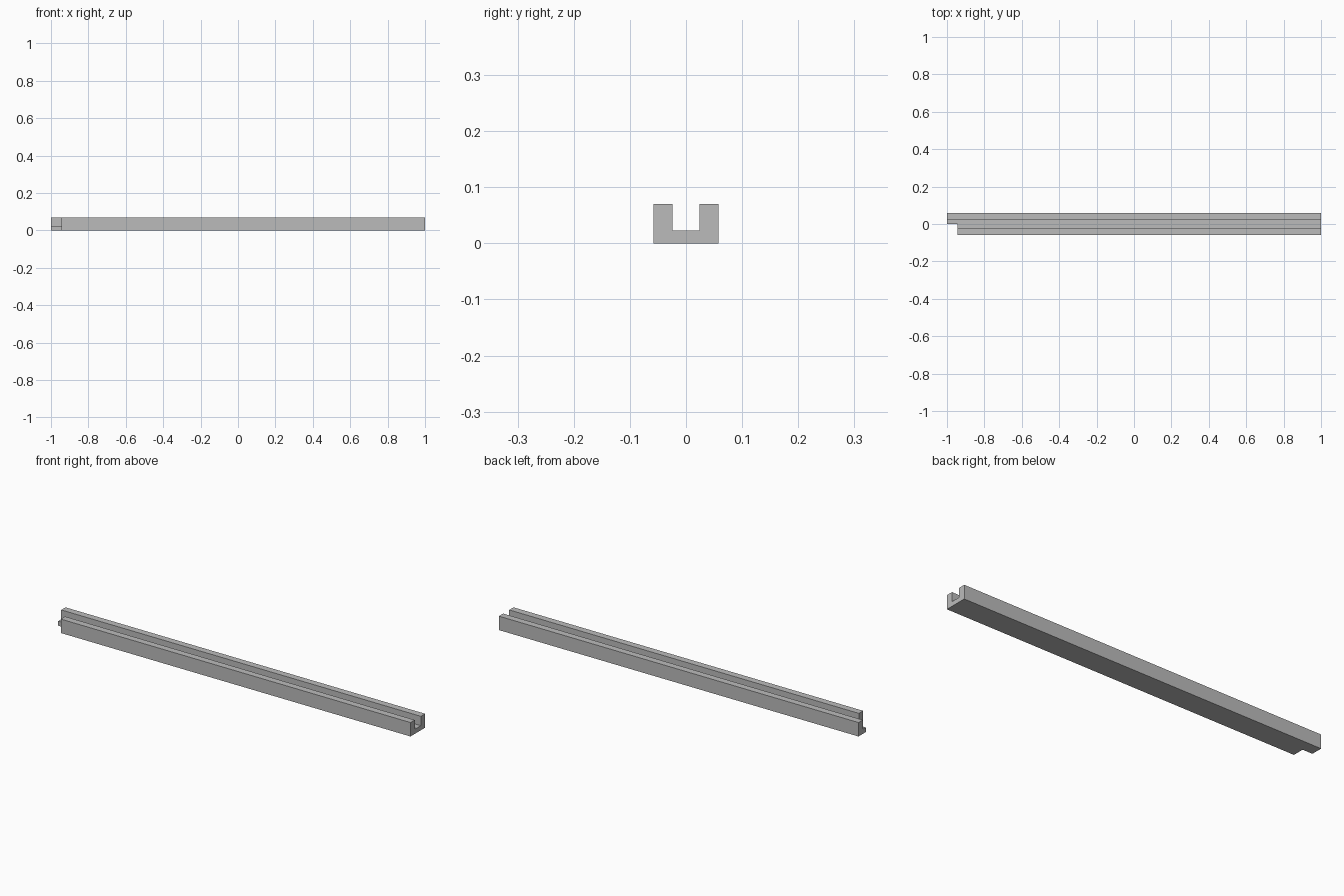
import bpy
import bmesh

cube = bpy.data.objects.get("Cube")
if cube:
    bpy.data.objects.remove(cube, do_unlink=True)

START, NOTCH, END = -1.0, -0.945, 1.0
HALF_W, HALF_GAP = 0.058, 0.024
FLOOR, HEIGHT = 0.023, 0.07

grey = bpy.data.materials.new("plain grey")
grey.use_nodes = True
colour = (0.5, 0.5, 0.5, 1)
grey.diffuse_color = colour
grey.node_tree.nodes["Principled BSDF"].inputs["Base Color"].default_value = colour

# U-shaped channel, extruded along its length
bm = bmesh.new()
profile = [(-HALF_W, 0), (HALF_W, 0), (HALF_W, HEIGHT), (HALF_GAP, HEIGHT),
           (HALF_GAP, FLOOR), (-HALF_GAP, FLOOR), (-HALF_GAP, HEIGHT), (-HALF_W, HEIGHT)]
face = bm.faces.new([bm.verts.new((START, y, z)) for y, z in profile])
grown = bmesh.ops.extrude_face_region(bm, geom=[face])["geom"]
bmesh.ops.translate(bm, vec=(END - START, 0, 0),
                    verts=[g for g in grown if isinstance(g, bmesh.types.BMVert)])
bmesh.ops.recalc_face_normals(bm, faces=bm.faces)
mesh = bpy.data.meshes.new("channel_rail")
bm.to_mesh(mesh)
bm.free()
mesh.materials.append(grey)
rail = bpy.data.objects.new("channel_rail", mesh)
bpy.context.collection.objects.link(rail)

# Front half of the right-hand end is cut away
bpy.ops.mesh.primitive_cube_add(size=1, location=(NOTCH - 0.1, -0.1, 0.05))
cutter = bpy.context.object
cutter.name = "end_notch_cutter"
cutter.scale = (0.2, 0.2, 0.3)
cutter.data.materials.append(grey)
cutter.hide_render = True
cutter.display_type = 'WIRE'
notch = rail.modifiers.new("end_notch", 'BOOLEAN')
notch.operation = 'DIFFERENCE'
notch.solver = 'EXACT'
notch.object = cutter
cutter.hide_set(True)
